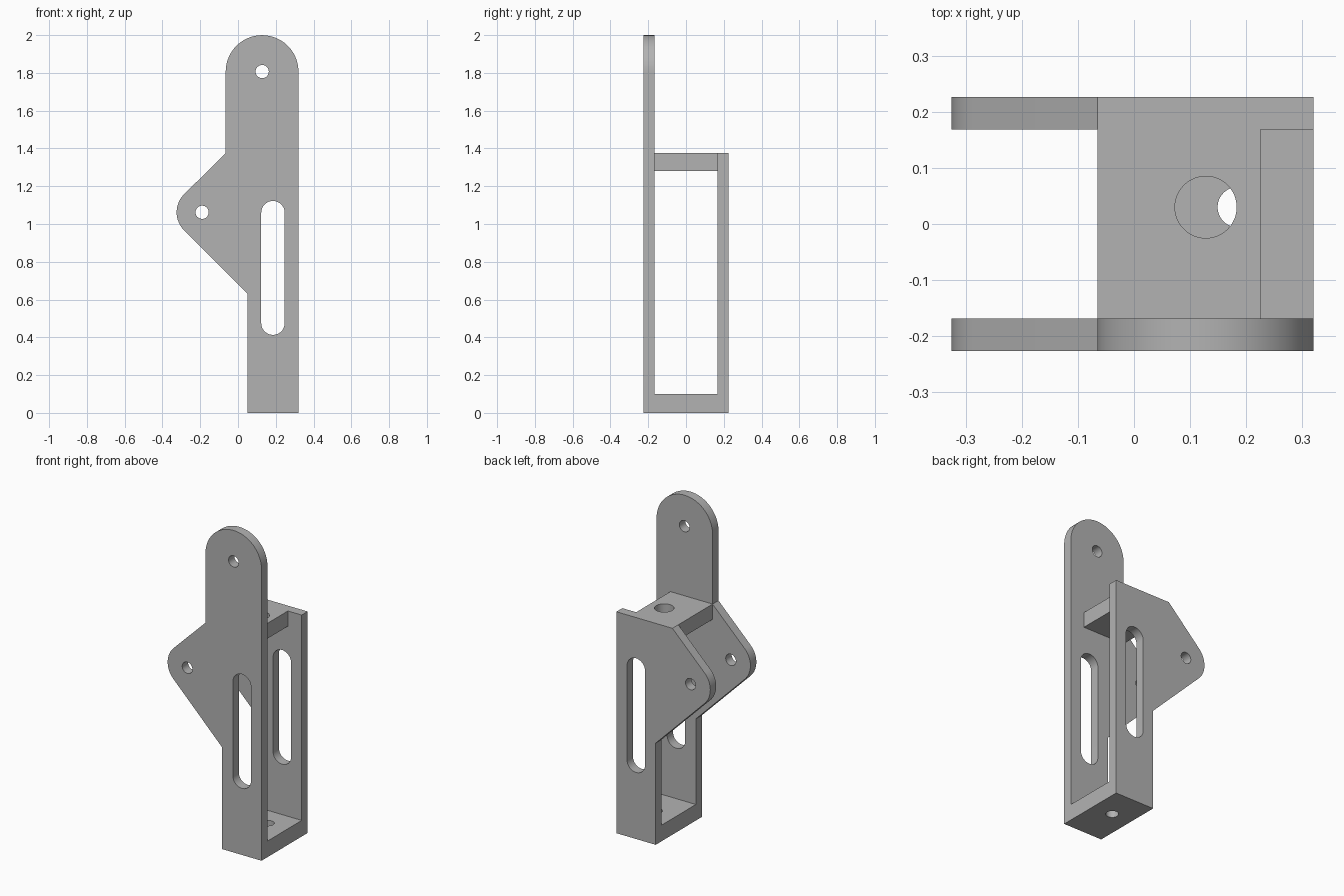
import bpy, bmesh
from math import pi, cos, sin, radians
from mathutils import Matrix

cube = bpy.data.objects.get("Cube")
if cube:
    bpy.data.objects.remove(cube, do_unlink=True)

grey = bpy.data.materials.new("plain grey")
grey.use_nodes = True
colour = (0.45, 0.45, 0.45, 1)
grey.diffuse_color = colour
grey.node_tree.nodes["Principled BSDF"].inputs["Base Color"].default_value = colour

HALF, INNER = 0.226, 0.168          # outer and inner faces of the side plates
LEFT, RIGHT, BASE_LEFT = -0.065, 0.32, 0.05
SHOULDER = 1.375
AXIS = 0.185                        # centre line of slots and base


def arc(cx, cz, r, start, end, steps=24):
    angles = [radians(start + (end - start) * i / steps) for i in range(steps + 1)]
    return [(cx + r * cos(a), cz + r * sin(a)) for a in angles]


def prism(name, outline, y0, y1):
    """Extrude an x-z outline from y0 to y1."""
    bm = bmesh.new()
    face = bm.faces.new([bm.verts.new((x, y0, z)) for x, z in outline])
    extruded = bmesh.ops.extrude_face_region(bm, geom=[face])["geom"]
    moved = [v for v in extruded if isinstance(v, bmesh.types.BMVert)]
    bmesh.ops.translate(bm, verts=moved, vec=(0, y1 - y0, 0))
    bmesh.ops.recalc_face_normals(bm, faces=bm.faces)
    mesh = bpy.data.meshes.new(name)
    bm.to_mesh(mesh)
    bm.free()
    mesh.materials.append(grey)
    obj = bpy.data.objects.new(name, mesh)
    bpy.context.collection.objects.link(obj)
    return obj


def box(name, x0, x1, z0, z1, y):
    return prism(name, [(x0, z0), (x1, z0), (x1, z1), (x0, z1)], -y, y)


def upright_hole(name, x, y, r, z0, z1):
    obj = prism(name, arc(0, 0, r, 0, 352.5, 47), z0, z1)
    obj.data.transform(Matrix.Translation((x, y, 0)) @ Matrix.Rotation(pi / 2, 4, "X"))
    return obj


def combine(target, other, operation):
    """Apply a boolean and discard the second object."""
    other.hide_render = True
    mod = target.modifiers.new(operation.lower(), "BOOLEAN")
    mod.operation, mod.solver, mod.object = operation, "EXACT", other
    bpy.context.view_layer.objects.active = target
    bpy.ops.object.modifier_apply(modifier=mod.name)
    bpy.data.objects.remove(other, do_unlink=True)


# Side plates share a foot and a rounded ear
ear = arc(-0.19, 1.062, 0.135, 225, 135)
foot = [(RIGHT, 0), (BASE_LEFT, 0), (BASE_LEFT, 0.631)]
shoulder = [(LEFT, SHOULDER)]
arch = arc((LEFT + RIGHT) / 2, 1.807, (RIGHT - LEFT) / 2, 180, 0, 48)
bracket = prism("bracket", foot + ear + shoulder + arch, -HALF, -INNER)
back_plate = prism("back_plate", foot + ear + shoulder + [(RIGHT, SHOULDER)], INNER, HALF)
combine(bracket, back_plate, "UNION")

# Bridges between the plates
overlap = 0.2
combine(bracket, box("base", BASE_LEFT, RIGHT, 0, 0.1, overlap), "UNION")
combine(bracket, box("top_bridge", LEFT, 0.225, 1.28, SHOULDER, overlap), "UNION")

# Slots and pin holes through both plates
slot = arc(AXIS, 1.06, 0.062, 0, 180) + arc(AXIS, 0.475, 0.062, 180, 360)
combine(bracket, prism("slot_cutter", slot, -0.3, 0.3), "DIFFERENCE")
for name, x, z in (("ear_hole", -0.19, 1.062), ("arch_hole", 0.128, 1.807)):
    hole = arc(x, z, 0.035, 0, 352.5, 47)
    combine(bracket, prism(name, hole, -0.3, 0.3), "DIFFERENCE")

# Vertical holes in the bridges
combine(bracket, upright_hole("base_hole", AXIS, 0.03, 0.036, -0.1, 0.2), "DIFFERENCE")
combine(bracket, upright_hole("top_hole", 0.128, 0.03, 0.055, 1.2, 1.5), "DIFFERENCE")

bpy.ops.object.select_all(action="DESELECT")
bracket.select_set(True)
bpy.context.view_layer.objects.active = bracket
bpy.ops.object.shade_smooth_by_angle(angle=radians(30))
